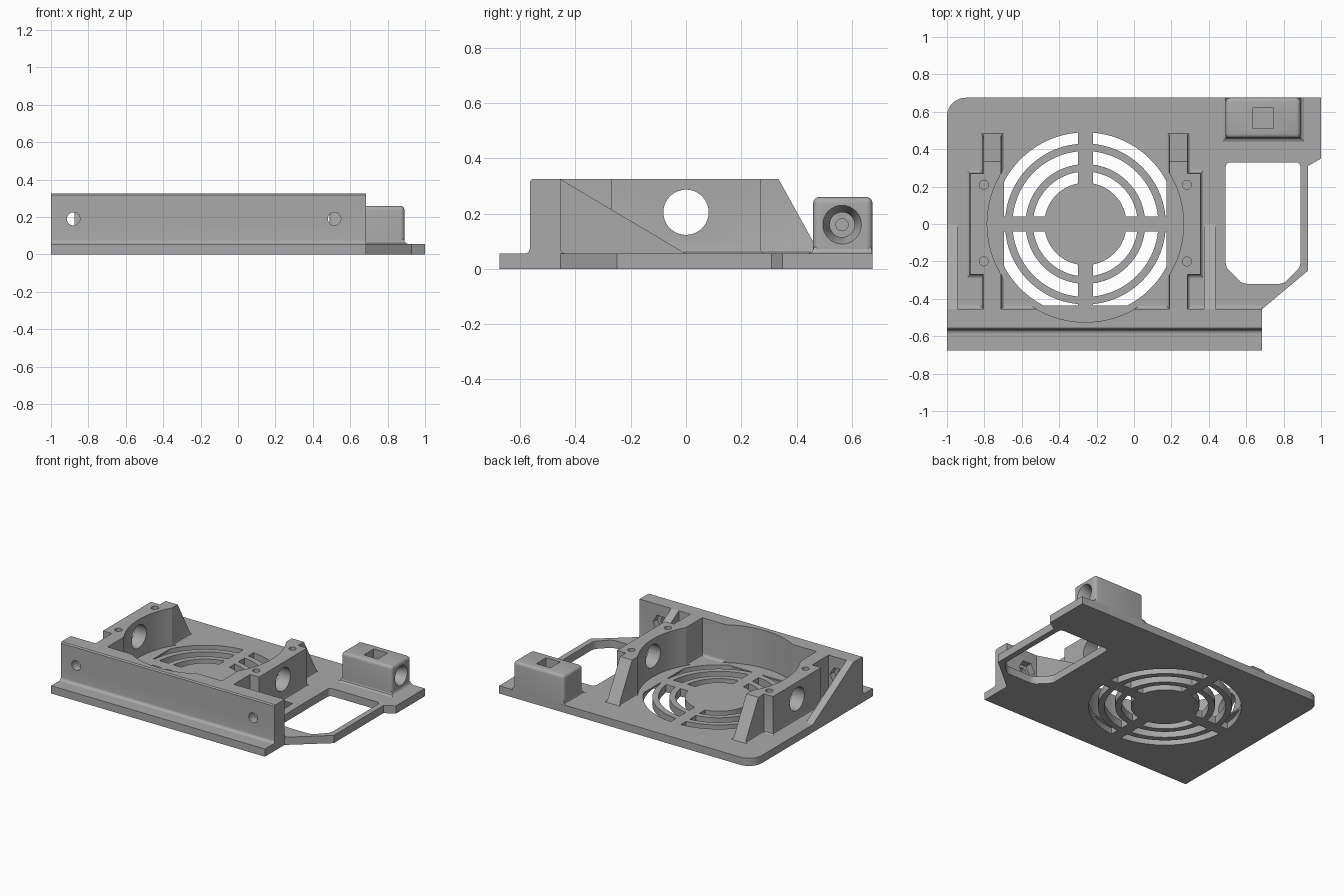
import bpy, bmesh, math

if "Cube" in bpy.data.objects:
    bpy.data.objects.remove(bpy.data.objects["Cube"], do_unlink=True)

grey = bpy.data.materials.new("matte_grey")
grey.use_nodes = True
colour = (0.4, 0.4, 0.4, 1)
grey.diffuse_color = colour
grey.node_tree.nodes["Principled BSDF"].inputs["Base Color"].default_value = colour

PLATE, TOP, EMBED, FILLET = 0.055, 0.325, 0.045, 0.02
FAN_X, FAN_R = -0.26, 0.525


def loft(name, rings, axis="z"):
    """Solid through equal outlines; each ring is (outline, position on axis)."""
    place = {"x": lambda u, v, w: (w, u, v),
             "y": lambda u, v, w: (u, w, v),
             "z": lambda u, v, w: (u, v, w)}[axis]
    bm = bmesh.new()
    loops = [[bm.verts.new(place(u, v, w)) for u, v in pts] for pts, w in rings]
    bm.faces.new(loops[0])
    bm.faces.new(loops[-1])
    n = len(loops[0])
    for a, b in zip(loops, loops[1:]):
        for i in range(n):
            j = (i + 1) % n
            bm.faces.new((a[i], a[j], b[j], b[i]))
    bmesh.ops.recalc_face_normals(bm, faces=bm.faces)
    mesh = bpy.data.meshes.new(name)
    bm.to_mesh(mesh)
    bm.free()
    mesh.materials.append(grey)
    ob = bpy.data.objects.new(name, mesh)
    bpy.context.collection.objects.link(ob)
    return ob


def prism(name, pts, lo, hi, axis="z"):
    return loft(name, [(pts, lo), (pts, hi)], axis)


def arc(cx, cy, r, start, end, n):
    return [(cx + r * math.cos(start + (end - start) * i / n),
             cy + r * math.sin(start + (end - start) * i / n)) for i in range(n + 1)]


def circle(cx, cy, r, n=32):
    return arc(cx, cy, r, 0, math.tau, n)[:-1]


def rect(x0, x1, y0, y1):
    return [(x0, y0), (x1, y0), (x1, y1), (x0, y1)]


def grow(pts, d):
    """Offset a counter-clockwise outline outwards with mitred corners."""
    out = []
    for i, (x, y) in enumerate(pts):
        px, py = pts[i - 1]
        qx, qy = pts[(i + 1) % len(pts)]
        la, lb = math.hypot(x - px, y - py), math.hypot(qx - x, qy - y)
        ax, ay = (y - py) / la, (px - x) / la
        bx, by = (qy - y) / lb, (x - qx) / lb
        k = d / (1 + ax * bx + ay * by)
        out.append((x + k * (ax + bx), y + k * (ay + by)))
    return out


def apply(ob, mod):
    bpy.ops.object.select_all(action="DESELECT")
    bpy.context.view_layer.objects.active = ob
    ob.select_set(True)
    bpy.ops.object.modifier_apply(modifier=mod.name)


def cut(ob, *cutters):
    for c in cutters:
        mod = ob.modifiers.new("cut", "BOOLEAN")
        mod.operation, mod.solver, mod.object = "DIFFERENCE", "EXACT", c
        apply(ob, mod)
        bpy.data.objects.remove(c, do_unlink=True)


def bevel(ob, width, rule, segments=4):
    """Round the edges whose two end points satisfy the rule."""
    bm = bmesh.new()
    bm.from_mesh(ob.data)
    edges = [e for e in bm.edges if rule(e.verts[0].co, e.verts[1].co)]
    bmesh.ops.bevel(bm, geom=edges, offset=width, segments=segments,
                    profile=0.5, affect="EDGES")
    bm.to_mesh(ob.data)
    bm.free()


def vertical(a, b):
    return abs(a.z - b.z) > 0.01


def fan_cutter():
    return prism("fan_cutter", circle(FAN_X, 0, FAN_R, 96), PLATE, 1)


# Base plate with one rounded corner and a stepped right edge
outline = [(-1, -0.675), (0.685, -0.675), (0.685, -0.455), (0.93, -0.25),
           (0.93, 0.31), (1, 0.35), (1, 0.675)]
outline += arc(-0.9, 0.575, 0.1, math.pi / 2, math.pi, 10)
plate = prism("base_plate", outline, 0, PLATE)

# Large opening in the plate
window = prism("window_cutter", [(0.49, 0.33), (0.49, -0.23), (0.58, -0.32),
               (0.80, -0.32), (0.89, -0.23), (0.89, 0.33)], -1, 1)
bevel(window, 0.025, vertical)
cut(plate, window)

# Fan grille: three rings of slots split by straight spokes
SPOKE = 0.04
for inner, outer in ((0.22, 0.28), (0.32, 0.39), (0.43, 0.49)):
    a, b = math.asin(SPOKE / outer), math.asin(SPOKE / inner)
    quarter = math.pi / 2
    for k in range(4):
        t = k * quarter
        pts = arc(FAN_X, 0, outer, t + a, t + quarter - a, 20)
        pts += arc(FAN_X, 0, inner, t + quarter - b, t + b, 20)
        cut(plate, prism("slot_cutter", pts, -1, 1))

# Front wall with filleted feet, hollowed by the fan
WALL_F, WALL_B = -0.565, -0.455
profile = [(WALL_F - FILLET, EMBED)]
profile += arc(WALL_F - FILLET, PLATE + FILLET, FILLET, -math.pi / 2, 0, 5)
profile += [(WALL_F, TOP - 0.008), (WALL_F + 0.008, TOP), (WALL_B, TOP)]
profile += arc(WALL_B + FILLET, PLATE + FILLET, FILLET, math.pi, math.pi * 1.5, 5)
profile += [(WALL_B + FILLET, EMBED)]
wall = prism("front_wall", profile, -1, 0.685, "x")
cut(wall, fan_cutter())

# Screw holes with hexagonal nut pockets behind
for x in (-0.88, 0.515):
    cut(wall, prism("screw_cutter", circle(x, 0.19, 0.035, 24), -1, 0, "y"),
        prism("nut_cutter", circle(x, 0.19, 0.065, 6), -0.505, -0.4, "y"))

# Triangular gussets
for name, x0, x1 in (("right_gusset", -1, -0.945), ("left_gusset", 0.375, 0.435)):
    prism(name, [(WALL_B, EMBED), (0.017, EMBED), (0, PLATE), (WALL_B, TOP)], x0, x1, "x")

# Fan brackets: stepped posts with a curved inner face and a sloping rear end
for name, side in (("right_bracket", -1), ("left_bracket", 1)):
    inner, mid, outer = (FAN_X + side * d for d in (0.45, 0.545, 0.615))
    pts = [(inner, WALL_B), (mid, WALL_B), (mid, -0.27), (outer, -0.27),
           (outer, 0.27), (mid, 0.27), (mid, 0.49), (inner, 0.49)]
    if side < 0:
        pts.reverse()
    foot = grow(pts, 0.015)
    bracket = loft(name, [(foot, EMBED), (foot, PLATE), (grow(pts, 0.004), PLATE + 0.007),
                          (pts, PLATE + FILLET), (pts, TOP)])
    slope = prism("slope_cutter", [(0.335, TOP), (0.49, EMBED), (0.8, EMBED),
                  (0.8, 0.5), (0.335, 0.5)], -2, 2, "x")
    cut(bracket, slope, fan_cutter(),
        prism("cable_cutter", circle(0, 0.205, 0.082, 40), -2, 2, "x"))
    for y in (-0.2, 0.21):
        cut(bracket, prism("pin_cutter", circle(FAN_X + side * 0.543, y, 0.024, 20), 0.1, 1))

# Rounded socket block at the rear corner
block_pts = rect(0.49, 0.89, 0.46, 0.675)
block = prism("socket_block", block_pts, EMBED, 0.26)
bevel(block, 0.022, lambda a, b: max(a.z, b.z) > 0.2)
Y, Z = 0.565, 0.16
cut(block,
    prism("square_cutter", rect(0.635, 0.745, 0.51, 0.62), 0.09, 1),
    loft("funnel_cutter", [(circle(Y, Z, 0.045), 0.83), (circle(Y, Z, 0.07), 0.89),
                           (circle(Y, Z, 0.07), 1)], "x"),
    prism("socket_cutter", circle(Y, Z, 0.045), 0.80, 0.85, "x"),
    prism("bore_cutter", circle(Y, Z, 0.022), 0.70, 0.82, "x"))

# Sloped foot around the block, flush with the rear edge
foot_pts = rect(0.495, 0.885, 0.465, 0.67)
wide = rect(0.475, 0.91, 0.442, 0.674)
loft("socket_foot", [(wide, EMBED), (wide, PLATE),
                     (rect(0.488, 0.896, 0.456, 0.674), PLATE + 0.007),
                     (foot_pts, PLATE + 0.025)])

# Smooth curved faces, keep edges sharp
bpy.ops.object.select_all(action="DESELECT")
for ob in bpy.context.scene.objects:
    if ob.type == "MESH":
        ob.select_set(True)
        bpy.context.view_layer.objects.active = ob
bpy.ops.object.shade_smooth_by_angle(angle=math.radians(30))
